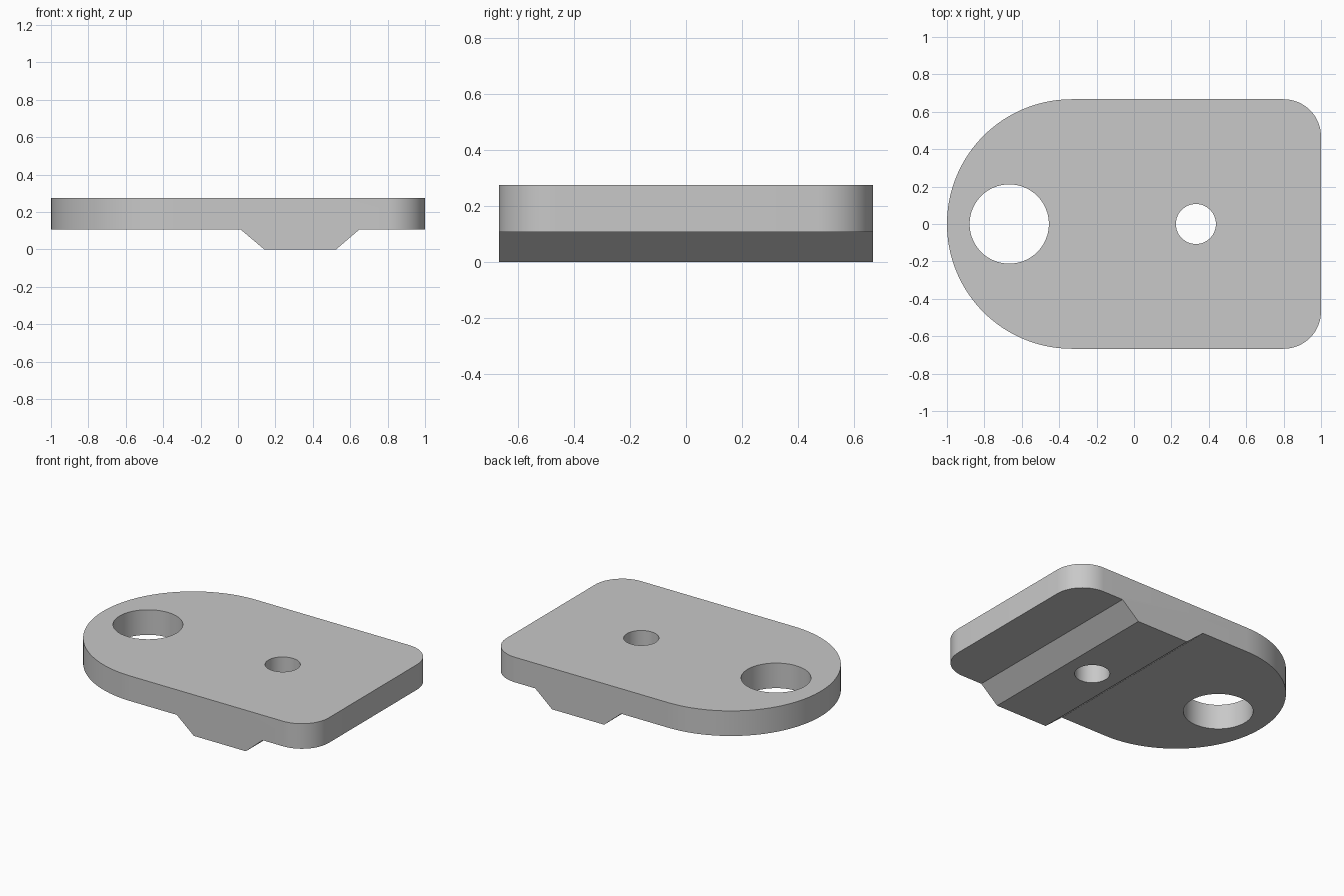
import bpy, bmesh, math
from mathutils import Vector

cube = bpy.data.objects.get("Cube")
if cube:
    bpy.data.objects.remove(cube, do_unlink=True)

# Dimensions
HALF_WIDTH = 0.667
CORNER = 0.2
PLATE_BOTTOM, PLATE_TOP = 0.107, 0.275

grey = bpy.data.materials.new("plain grey")
grey.use_nodes = True
colour = (0.58, 0.58, 0.58, 1)
grey.diffuse_color = colour
grey.node_tree.nodes["Principled BSDF"].inputs["Base Color"].default_value = colour


def arc(cx, cy, radius, start, end, steps):
    """Points along an arc, angles in degrees."""
    angles = [math.radians(start + (end - start) * i / steps) for i in range(steps + 1)]
    return [(cx + radius * math.cos(a), cy + radius * math.sin(a)) for a in angles]


def prism(name, points, direction):
    """Solid made by sweeping a closed outline along a direction."""
    bm = bmesh.new()
    face = bm.faces.new([bm.verts.new(p) for p in points])
    swept = bmesh.ops.extrude_face_region(bm, geom=[face])["geom"]
    bmesh.ops.translate(bm, vec=Vector(direction),
                        verts=[v for v in swept if isinstance(v, bmesh.types.BMVert)])
    bmesh.ops.recalc_face_normals(bm, faces=bm.faces)
    mesh = bpy.data.meshes.new(name)
    bm.to_mesh(mesh)
    bm.free()
    mesh.materials.append(grey)
    obj = bpy.data.objects.new(name, mesh)
    bpy.context.collection.objects.link(obj)
    return obj


def combine(target, tool, operation):
    """Apply a boolean and discard the tool."""
    tool.hide_render = True
    mod = target.modifiers.new(operation.lower(), "BOOLEAN")
    mod.operation, mod.solver, mod.object = operation, "EXACT", tool
    bpy.context.view_layer.objects.active = target
    bpy.ops.object.modifier_apply(modifier=mod.name)
    bpy.data.objects.remove(tool, do_unlink=True)


# Plan outline: half-round left end, rounded right corners
inner_x, inner_y = 1 - CORNER, HALF_WIDTH - CORNER
outline = (arc(HALF_WIDTH - 1, 0, HALF_WIDTH, 90, 270, 64)
           + arc(inner_x, -inner_y, CORNER, -90, 0, 16)
           + arc(inner_x, inner_y, CORNER, 0, 90, 16))
plate = prism("mounting_plate", [(x, y, -0.1) for x, y in outline], (0, 0, 0.5))

# Side profile: flat plate with a tapered rib underneath
profile = [(-1.2, PLATE_TOP), (-1.2, PLATE_BOTTOM), (0.013, PLATE_BOTTOM), (0.14, 0),
           (0.525, 0), (0.65, PLATE_BOTTOM), (1.2, PLATE_BOTTOM), (1.2, PLATE_TOP)]
combine(plate, prism("side_profile", [(x, -1, z) for x, z in profile], (0, 2, 0)), "INTERSECT")

# Large and small through holes
for name, x, radius in (("large_hole", -0.667, 0.212), ("small_hole", 0.331, 0.107)):
    circle = arc(x, 0, radius, 0, 360, 64)[:-1]
    combine(plate, prism(name, [(px, py, -0.1) for px, py in circle], (0, 0, 0.5)), "DIFFERENCE")

# Smooth curved walls, keep the edges crisp
bpy.ops.object.select_all(action="DESELECT")
plate.select_set(True)
bpy.context.view_layer.objects.active = plate
bpy.ops.object.shade_smooth_by_angle(angle=math.radians(30))
